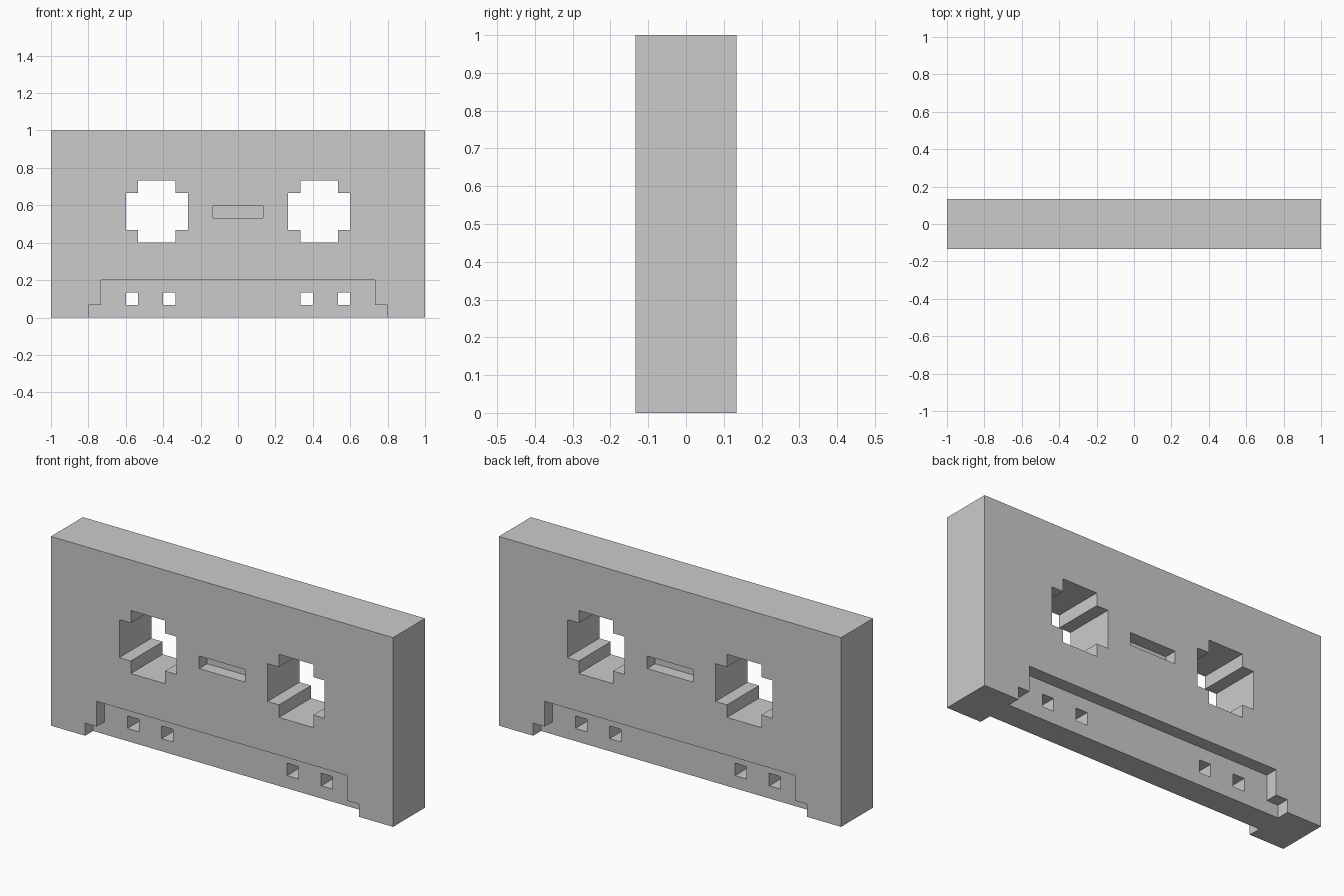
import bpy, bmesh

if "Cube" in bpy.data.objects:
    bpy.data.objects.remove(bpy.data.objects["Cube"])

U = 2 / 30  # the model sits on a grid of 30 x 4 x 15 small units


def prisms(name, parts):
    """One mesh of prisms; each part is (xz outline, y start, y end) in grid units."""
    bm = bmesh.new()
    for outline, y0, y1 in parts:
        face = bm.faces.new([bm.verts.new((x * U, y0 * U, z * U)) for x, z in outline])
        ext = bmesh.ops.extrude_face_region(bm, geom=[face])
        verts = [g for g in ext["geom"] if isinstance(g, bmesh.types.BMVert)]
        bmesh.ops.translate(bm, verts=verts, vec=(0, (y1 - y0) * U, 0))
    bmesh.ops.recalc_face_normals(bm, faces=bm.faces)
    mesh = bpy.data.meshes.new(name)
    bm.to_mesh(mesh)
    bm.free()
    obj = bpy.data.objects.new(name, mesh)
    bpy.context.collection.objects.link(obj)
    return obj


def rect(x0, x1, z0, z1):
    return [(x0, z0), (x1, z0), (x1, z1), (x0, z1)]


def mirror_x(outline):
    return [(-x, z) for x, z in outline]


def cut(target, cutter):
    cutter.hide_render = True
    mod = target.modifiers.new(cutter.name, 'BOOLEAN')
    mod.operation = 'DIFFERENCE'
    mod.solver = 'EXACT'
    mod.object = cutter
    bpy.context.view_layer.objects.active = target
    bpy.ops.object.modifier_apply(modifier=mod.name)
    bpy.data.objects.remove(cutter)


# Main slab
body = prisms("cassette_body", [(rect(-15, 15, 0, 15), -2, 2)])

# Recesses on front and back: stepped tape opening and centre window
half = [(12, -1), (12, 1), (11, 1), (11, 3)]
opening = half + mirror_x(half)[::-1]
window = rect(-2, 2, 8, 9)
cut(body, prisms("recess_cutter", [(o, y0, y1) for o in (opening, window)
                                   for y0, y1 in ((-3, -1), (1, 3))]))

# Through holes: notched reel holes and small square guide holes
reel = [(5, 6), (8, 6), (8, 7), (9, 7), (9, 10), (8, 10),
        (8, 11), (5, 11), (5, 10), (4, 10), (4, 7), (5, 7)]
holes = [reel, rect(5, 6, 1, 2), rect(8, 9, 1, 2)]
cut(body, prisms("hole_cutter", [(o, -3, 3) for h in holes for o in (h, mirror_x(h))]))
